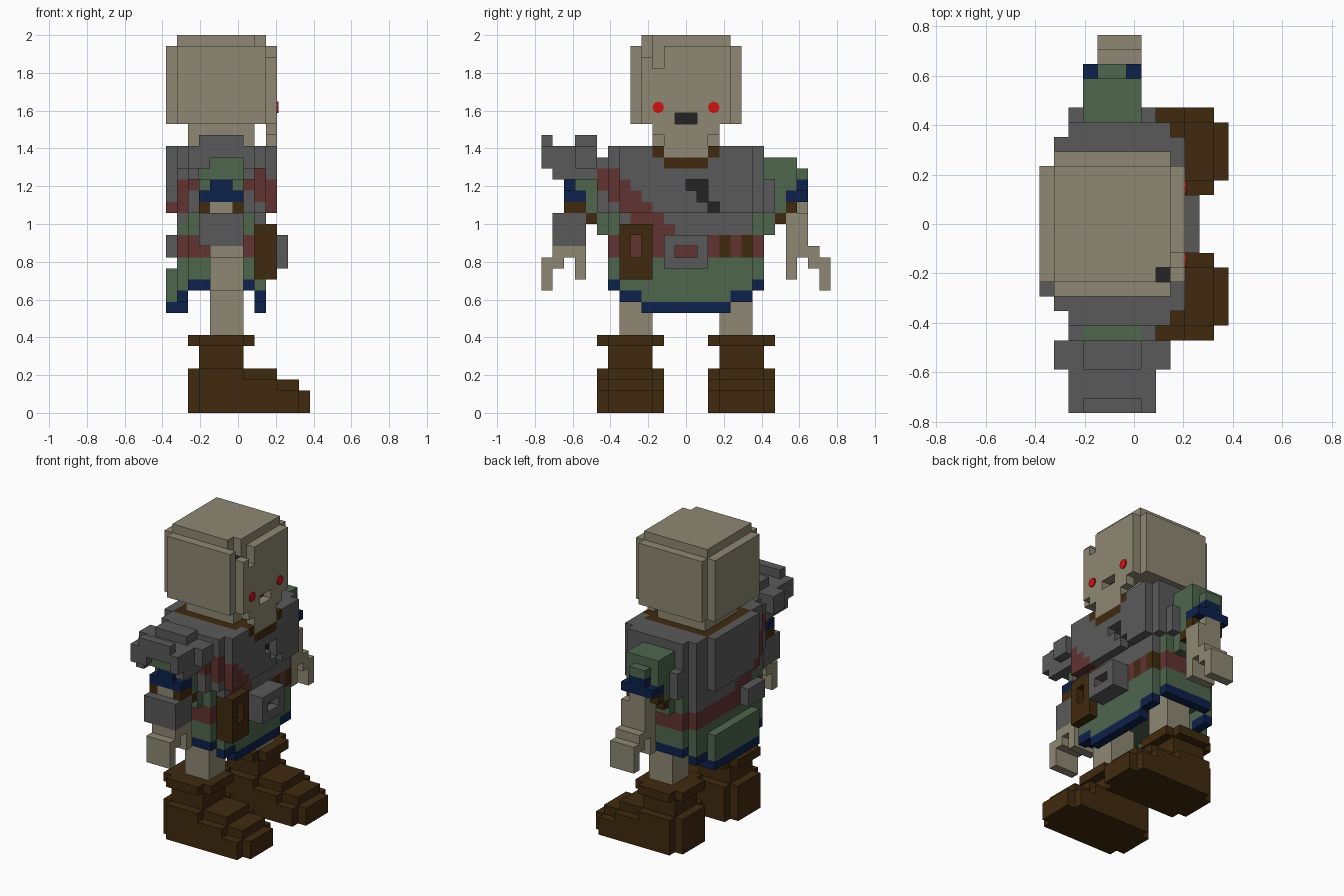
import bpy, bmesh, math

if "Cube" in bpy.data.objects:
    bpy.data.objects.remove(bpy.data.objects["Cube"])

V = 1 / 17          # block size: the figure is 34 blocks tall
OFF = 6.5           # x index 0..13 is centred on x = 0
COLOURS = {
    "bone": (0.27, 0.245, 0.17), "iron": (0.102, 0.102, 0.102),
    "green_cloth": (0.076, 0.133, 0.076), "brown_leather": (0.051, 0.023, 0.0045),
    "blue_trim": (0.004, 0.015, 0.07), "red_strap": (0.12, 0.033, 0.031),
    "black": (0.017, 0.017, 0.017), "glowing_red": (0.64, 0.006, 0.006),
}
mats = {}
for n, c in COLOURS.items():
    mats[n] = bpy.data.materials.new(n)
    mats[n].diffuse_color = (*c, 1)
order = list(COLOURS)
BONE, IRON, GREEN, BROWN, BLUE, RED, BLACK, GLOW = range(8)
cells = {}


def span(x, y, z):
    return [(i, j, k) for i in range(*x) for j in range(*y) for k in range(*z)]


def fill(part, col, x, y, z, both=False):
    """Fill a block range; both=True repeats it mirrored across y."""
    for c in span(x, y, z):
        cells[c] = (part, col)
    if both:
        fill(part, col, x, (-y[1], -y[0]), z)


def carve(x, y, z):
    for c in span(x, y, z):
        cells.pop(c, None)


# Legs and boots
fill("shins", BONE, (4, 7), (3, 6), (7, 14), True)
for x, y, z in [((3, 12), (2, 8), (0, 2)), ((2, 13), (3, 7), (0, 2)),
                ((3, 10), (2, 8), (2, 3)), ((2, 12), (3, 7), (2, 3)),
                ((3, 7), (2, 8), (3, 4)), ((2, 10), (3, 7), (3, 4)),
                ((3, 7), (3, 7), (4, 6)),
                ((3, 7), (2, 8), (6, 7)), ((2, 8), (3, 7), (6, 7))]:
    fill("boots", BROWN, x, y, z, True)

# Tunic skirt: hollow hem that drops toward the middle of front and back
def in_skirt(i, j):
    a = abs(j + 0.5)
    return (1 <= i < 9 and a < 6) or (2 <= i < 8 and a < 7)

for i in range(1, 9):
    for j in range(-7, 7):
        if not in_skirt(i, j):
            continue
        rim = not all(in_skirt(i + a, j + b) for a, b in ((1, 0), (-1, 0), (0, 1), (0, -1)))
        a = abs(j + 0.5)
        hem = (9 if a < 4 else 10 if a < 6 else 11) if rim else 12
        if rim and 3 <= i < 7:
            hem = 11
        for k in range(hem, 14):
            cells[(i, j, k)] = ("skirt", BLUE if rim and k == hem else GREEN)
fill("skirt", GREEN, (0, 1), (-4, 4), (10, 13))
fill("skirt", BLUE, (0, 1), (-4, 4), (9, 10))

# Waist: belt and tunic above it
fill("belt", RED, (1, 9), (-6, 6), (14, 16))
fill("belt", RED, (2, 8), (-7, 7), (14, 16))
fill("tunic", GREEN, (1, 9), (-6, 6), (16, 18))
fill("tunic", GREEN, (2, 8), (-7, 7), (16, 18))

# Breastplate, with the diagonal strap coloured by a rule
fill("breastplate", IRON, (1, 9), (-1, 6), (16, 17))
fill("breastplate", IRON, (1, 9), (-6, 6), (17, 18))
fill("breastplate", IRON, (0, 10), (-4, 4), (18, 24))
fill("breastplate", IRON, (1, 10), (-6, 6), (18, 24))
fill("breastplate", IRON, (2, 9), (-7, 7), (18, 24))
fill("breastplate", IRON, (2, 8), (-8, -7), (18, 23))
for x in ((2, 3), (7, 8)):
    fill("breastplate", IRON, x, (7, 8), (18, 21))
for (i, j, k), (part, col) in list(cells.items()):
    if 16 <= k < 23 and 13 <= j + k + 1 <= 15 and part in ("breastplate", "tunic"):
        cells[(i, j, k)] = ("strap", RED)
for x in ((2, 3), (7, 8)):
    fill("breastplate", IRON, x, (-8, -7), (22, 23))

# Chest damage and collar
for y, z in (((0, 2), (20, 21)), ((1, 2), (19, 20)), ((2, 3), (18, 19))):
    carve((9, 10), y, z)
    fill("chest_crack", BLACK, (8, 9), y, z)
fill("collar", BROWN, (1, 9), (-4, 4), (22, 24))
fill("collar", BROWN, (9, 10), (-2, 2), (22, 23))
fill("collar", BROWN, (9, 10), (2, 3), (23, 24), True)

# Belt buckle, pouch, leather loops and back plate
fill("buckle", IRON, (9, 11), (-2, 2), (13, 16))
fill("buckle", RED, (10, 11), (-1, 1), (14, 15))
carve((10, 11), (-1, 1), (14, 15))
fill("buckle", RED, (9, 10), (-1, 1), (14, 15))
fill("pouch", BROWN, (8, 10), (-6, -3), (12, 17))
fill("pouch", RED, (8, 9), (-5, -4), (14, 16))
carve((9, 10), (-5, -4), (14, 16))
for y in ((3, 4), (5, 6)):
    fill("belt_loops", BROWN, (8, 9), y, (14, 16))
fill("back_plate", IRON, (0, 1), (-5, -2), (14, 16))

# Sleeves, cuffs, forearms and hands
for x, y, z in [((3, 7), (7, 10), (20, 23)), ((4, 6), (10, 11), (21, 22)),
                ((3, 7), (7, 9), (18, 20)), ((3, 7), (7, 8), (16, 18))]:
    fill("sleeves", GREEN, x, y, z, True)
fill("sleeve_trim", BLUE, (3, 7), (9, 11), (19, 20), True)
fill("sleeve_trim", BLUE, (4, 6), (10, 11), (20, 21), True)
fill("forearms", BONE, (4, 6), (9, 11), (15, 19), True)
fill("forearms", BONE, (4, 7), (9, 11), (14, 18), True)
for x in ((3, 4), (6, 7)):
    fill("arm_straps", BROWN, x, (9, 10), (18, 19), True)
    fill("arm_straps", BROWN, x, (-11, -10), (18, 19))
fill("arm_straps", BROWN, (3, 7), (8, 9), (17, 18), True)
for y, z in (((11, 12), (13, 15)), ((12, 13), (11, 14)), ((9, 10), (12, 14))):
    fill("hands", BONE, (4, 7), y, z, True)

# Iron bracer and arched shoulder guard on the right arm
fill("bracer", IRON, (3, 7), (-12, -9), (15, 18))
fill("shoulder_guard", IRON, (1, 9), (-10, -8), (22, 24))
fill("shoulder_guard", IRON, (3, 7), (-10, -8), (24, 25))
fill("shoulder_guard", IRON, (2, 8), (-13, -10), (23, 24))
fill("shoulder_guard", IRON, (3, 7), (-13, -12), (24, 25))
fill("shoulder_guard", IRON, (2, 4), (-13, -12), (22, 23))
fill("shoulder_guard", IRON, (7, 8), (-13, -12), (22, 23))
for x in ((2, 3), (7, 8)):
    fill("shoulder_guard", IRON, x, (-12, -8), (21, 23))
fill("sleeves", GREEN, (4, 7), (-11, -10), (22, 23))
fill("sleeves", GREEN, (3, 7), (-11, -10), (21, 22))

# Skull with teeth, nose hole and a cracked corner
fill("skull", BONE, (0, 10), (-4, 4), (26, 33))
fill("skull", BONE, (1, 9), (-5, 5), (26, 33))
fill("skull", BONE, (1, 9), (-4, 4), (33, 34))
fill("skull", BONE, (2, 8), (-3, 3), (24, 26))
fill("teeth", BONE, (9, 10), (-3, 3), (25, 26))
fill("teeth", BONE, (9, 10), (-2, 2), (23, 25))
carve((9, 10), (-1, 1), (26, 27))
fill("nose_hole", BLACK, (8, 9), (-1, 1), (26, 27))
carve((8, 9), (-4, -3), (32, 34))
carve((9, 10), (-4, -3), (32, 33))
carve((9, 10), (-3, -2), (31, 33))
fill("skull_crack", BLACK, (8, 9), (-4, -3), (31, 32))

# Turn each part into a mesh of its exposed block faces
DIRS = ((1, 0, 0), (-1, 0, 0), (0, 1, 0), (0, -1, 0), (0, 0, 1), (0, 0, -1))


def face_corners(c, d):
    ax = next(a for a in range(3) if d[a])
    u, w = (ax + 1) % 3, (ax + 2) % 3
    ring = [(0, 0), (1, 0), (1, 1), (0, 1)]
    if d[ax] < 0:
        ring.reverse()
    for a, b in ring:
        p = list(c)
        p[ax] += d[ax] > 0
        p[u] += a
        p[w] += b
        yield tuple(p)


for part in sorted({p for p, _ in cells.values()}):
    bm = bmesh.new()
    verts = {}
    for c, (p, col) in cells.items():
        if p != part:
            continue
        for d in DIRS:
            if tuple(a + b for a, b in zip(c, d)) in cells:
                continue
            vs = []
            for q in face_corners(c, d):
                if q not in verts:
                    verts[q] = bm.verts.new(((q[0] - OFF) * V, q[1] * V, q[2] * V))
                vs.append(verts[q])
            bm.faces.new(vs).material_index = col
    me = bpy.data.meshes.new(part)
    bm.to_mesh(me)
    bm.free()
    for n in order:
        me.materials.append(mats[n])
    bpy.context.collection.objects.link(bpy.data.objects.new(part, me))

# Glowing eyes: thin eight-sided discs on the face
for side, name in ((-1, "right_eye"), (1, "left_eye")):
    bpy.ops.mesh.primitive_cylinder_add(vertices=8, radius=0.031, depth=0.009,
                                        location=(3.5 * V + 0.003, side * 2.5 * V, 27.5 * V),
                                        rotation=(0, math.pi / 2, 0))
    eye = bpy.context.object
    eye.name = name
    eye.data.materials.append(mats["glowing_red"])

for m in bpy.data.materials:
    if m.users and not m.is_grease_pencil:
        m.use_nodes = True
        m.node_tree.nodes["Principled BSDF"].inputs["Base Color"].default_value = m.diffuse_color
